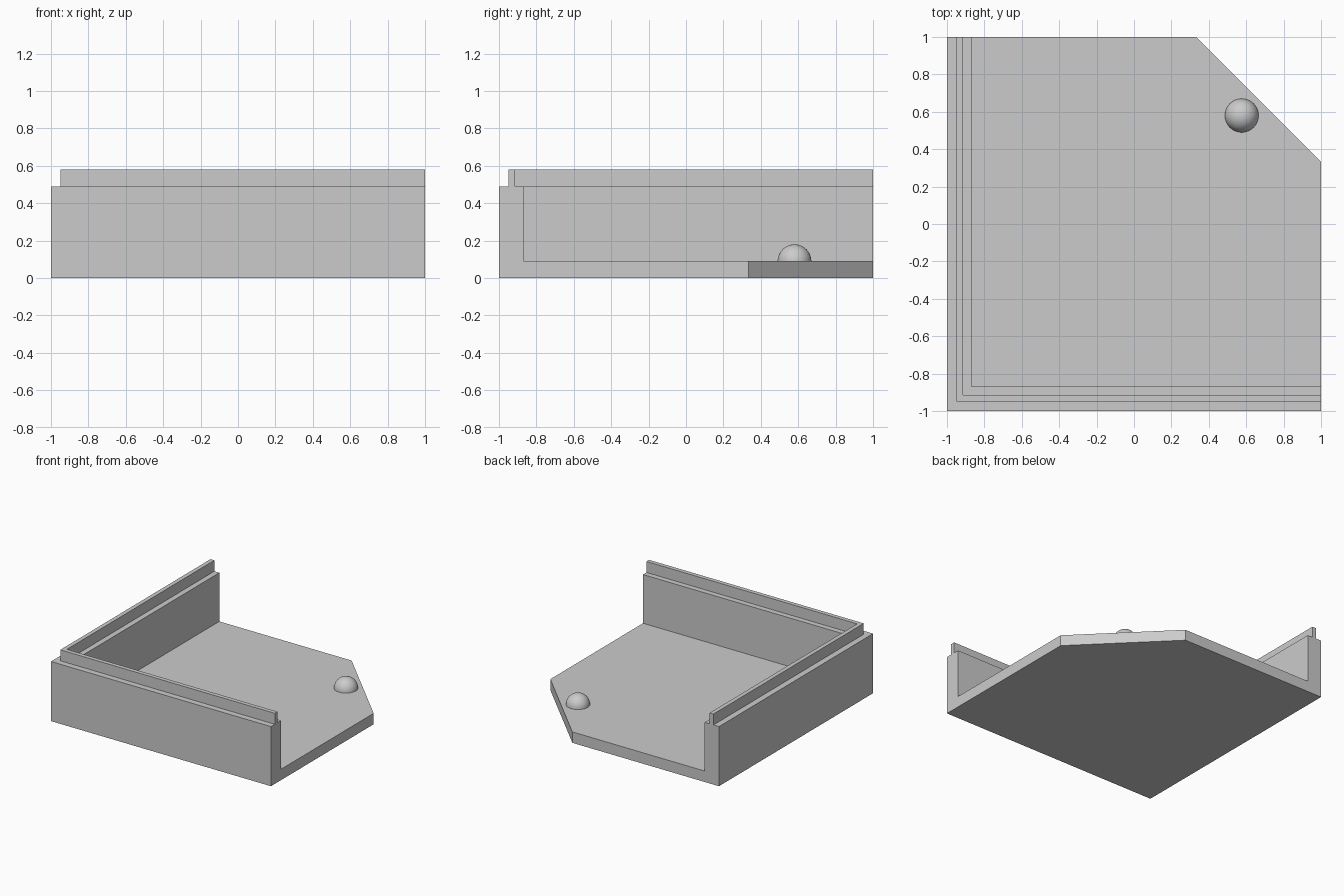
import bpy
import bmesh
from math import radians

cube = bpy.data.objects.get("Cube")
if cube:
    bpy.data.objects.remove(cube, do_unlink=True)

FLOOR = 0.09    # floor thickness
RIM = 0.49      # wall height
LIP = 0.58      # top of the raised lip
CUT = 0.333     # where the cut corner starts
DOME = 0.09     # dome radius

grey = bpy.data.materials.new("light_grey")
colour = (0.6, 0.6, 0.6, 1)
grey.use_nodes = True
grey.diffuse_color = colour
grey.node_tree.nodes["Principled BSDF"].inputs["Base Color"].default_value = colour


def add_object(name, bm):
    bmesh.ops.recalc_face_normals(bm, faces=bm.faces)
    mesh = bpy.data.meshes.new(name)
    bm.to_mesh(mesh)
    bm.free()
    mesh.materials.append(grey)
    obj = bpy.data.objects.new(name, mesh)
    bpy.context.collection.objects.link(obj)
    return obj


# Tray: wall profile (inset, height) swept round one corner, closed by the floor
profile = [(0, 0), (0, RIM), (0.05, RIM), (0.05, LIP),
           (0.085, LIP), (0.085, RIM), (0.13, RIM), (0.13, FLOOR)]
bm = bmesh.new()
back_end = [bm.verts.new((d - 1, 1, z)) for d, z in profile]
corner = [bm.verts.new((d - 1, d - 1, z)) for d, z in profile]
right_end = [bm.verts.new((1, d - 1, z)) for d, z in profile]
for a, b in ((back_end, corner), (corner, right_end)):
    for i in range(len(profile) - 1):
        bm.faces.new((a[i], a[i + 1], b[i + 1], b[i]))

# Floor with its cut corner, and the open wall ends
right_cut = [bm.verts.new((1, CUT, z)) for z in (FLOOR, 0)]
back_cut = [bm.verts.new((CUT, 1, z)) for z in (FLOOR, 0)]
bm.faces.new(right_cut + back_cut[::-1])
bm.faces.new(back_end + back_cut)
bm.faces.new(right_end + right_cut)
for level, i in ((-1, 0), (0, 1)):
    bm.faces.new((back_end[level], corner[level], right_end[level],
                  right_cut[i], back_cut[i]))
add_object("corner_tray", bm)

# Dome: upper half of a sphere resting on the floor
bm = bmesh.new()
bmesh.ops.create_uvsphere(bm, u_segments=48, v_segments=24, radius=DOME)
bmesh.ops.bisect_plane(bm, geom=bm.verts[:] + bm.edges[:] + bm.faces[:],
                       plane_co=(0, 0, 0), plane_no=(0, 0, 1), clear_inner=True)
dome = add_object("floor_dome", bm)
dome.location = (0.576, 0.58, FLOOR)
bpy.ops.object.select_all(action="DESELECT")
dome.select_set(True)
bpy.context.view_layer.objects.active = dome
bpy.ops.object.shade_smooth_by_angle(angle=radians(30))
